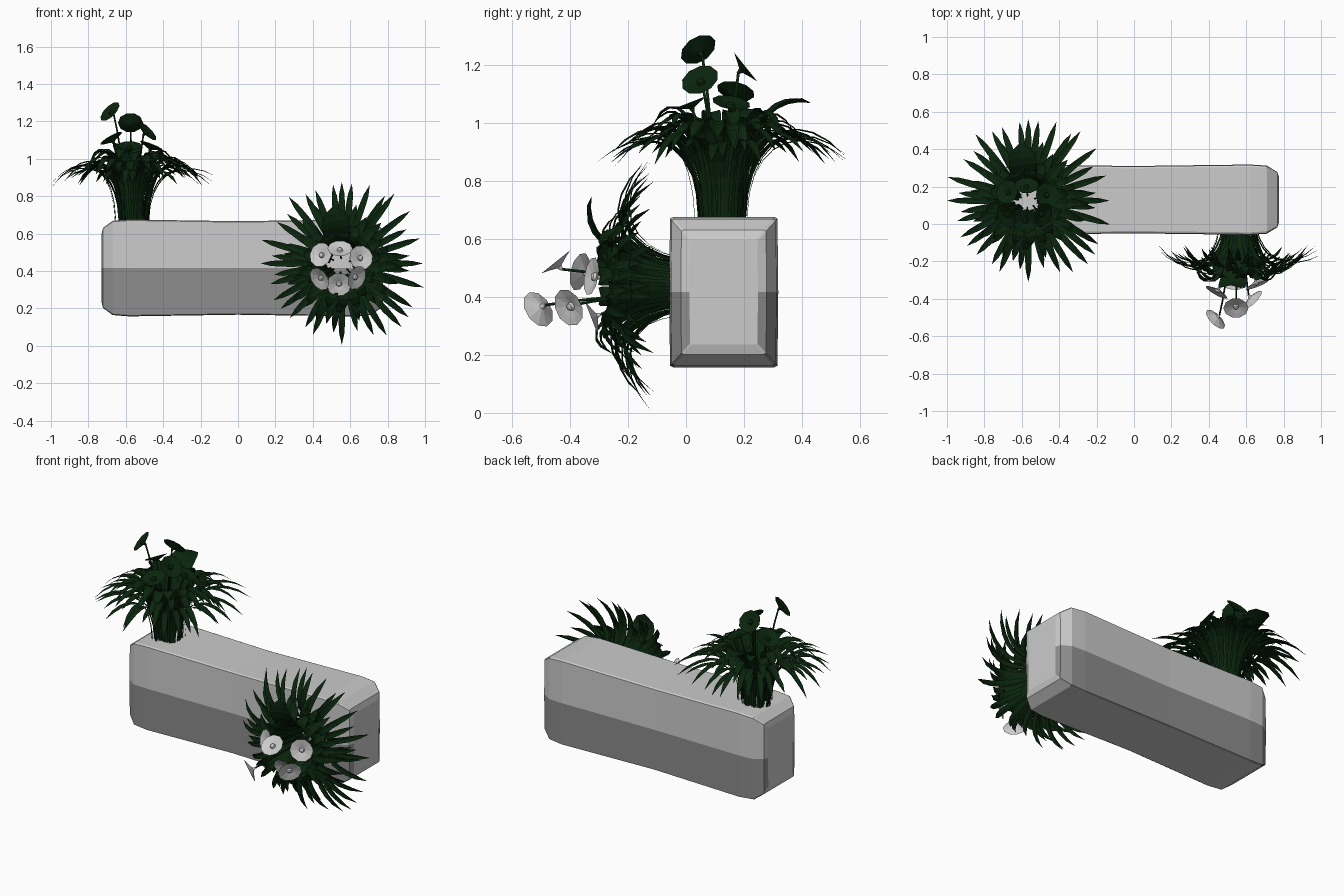
import bpy, bmesh, math, random
from mathutils import Vector, Matrix

if "Cube" in bpy.data.objects:
    bpy.data.objects.remove(bpy.data.objects["Cube"])


def colour(name, rgb):
    m = bpy.data.materials.new(name)
    m.diffuse_color = (*rgb, 1)
    m.use_nodes = True
    m.node_tree.nodes["Principled BSDF"].inputs["Base Color"].default_value = m.diffuse_color
    return m


green = colour("leaf_green", (0.003, 0.018, 0.004))
stone = colour("stone_grey", (.52, .52, .52))
stone_dark = colour("stone_dark_grey", (.27, .27, .27))
petal = colour("petal_grey", (.7, .7, .7))


def finish(name, bm, mats, smooth=False):
    me = bpy.data.meshes.new(name)
    bm.to_mesh(me)
    bm.free()
    for m in mats:
        me.materials.append(m)
    for p in me.polygons:
        p.use_smooth = smooth
    ob = bpy.data.objects.new(name, me)
    bpy.context.collection.objects.link(ob)
    return ob


def loft(bm, rings, caps=True):
    vs = [[bm.verts.new(p) for p in r] for r in rings]
    n = len(vs[0])
    for a, b in zip(vs, vs[1:]):
        for i in range(n):
            bm.faces.new((a[i], a[(i + 1) % n], b[(i + 1) % n], b[i]))
    if caps:
        bm.faces.new(vs[0][::-1])
        bm.faces.new(vs[-1])


# Stone block: chamfered ends, slight waist, darker lower half of the sides
def block():
    section = [(1, 0), (.985, .98), (.93, 1), (-.93, 1), (-.985, .98),
               (-1, 0), (-.985, -.98), (-.93, -1), (.93, -1), (.985, -.98)]
    stations = [(-.73, .118, .18), (-.722, .148, .214), (-.67, .182, .252), (-.58, .187, .259),
                (0, .18, .25), (.62, .188, .259), (.71, .182, .252), (.766, .148, .214), (.776, .118, .18)]
    bm = bmesh.new()
    loft(bm, [[(x, .13 + hy * a, .416 + hz * b) for a, b in section] for x, hy, hz in stations])
    bmesh.ops.recalc_face_normals(bm, faces=bm.faces)
    for f in bm.faces:
        side = abs(f.normal.x) < .99 and abs(f.normal.y) > .2
        if side and f.calc_center_median().z < .416:
            f.material_index = 1
    finish("stone_block", bm, [stone, stone_dark])


# One arching leaf: bezier spine in the radial plane, folded pointed strip
def leaf(bm, ang, r0, reach, rise, tip, width):
    d = Vector((math.cos(ang), math.sin(ang), 0))
    s = Vector((-d.y, d.x, 0))
    pts = [Vector((r0, 0)), Vector((r0 + .01, rise * .95)),
           Vector((r0 + (reach - r0) * .5, rise * 1.2)), Vector((reach, tip))]
    widths = [.35, .38, .45, .6, .8, .95, 1, .95, .75, 0]
    prev = None
    for i, w in enumerate(widths):
        t = i / (len(widths) - 1)
        u = 1 - t
        q = pts[0] * u**3 + pts[1] * (3 * u * u * t) + pts[2] * (3 * u * t * t) + pts[3] * t**3
        c = d * q.x + Vector((0, 0, q.y))
        h = width * w / 2
        lift = Vector((0, 0, h * .25))
        if w:
            row = [bm.verts.new(c - s * h + lift), bm.verts.new(c), bm.verts.new(c + s * h + lift)]
            if prev:
                for k in (0, 1):
                    bm.faces.new((prev[k], row[k], row[k + 1], prev[k + 1]))
            prev = row
        else:
            v = bm.verts.new(c)
            for k in (0, 1):
                bm.faces.new((prev[k], v, prev[k + 1]))


def foliage():
    rnd = random.Random(4)
    bm = bmesh.new()
    # outer long arching blades
    n = 36
    for i in range(n):
        a = math.tau * i / n
        axis = i % (n // 4) == 0
        reach = .435 if axis else .38 + .06 * abs(math.sin(2 * a)) + rnd.uniform(-.05, .04)
        leaf(bm, a + (0 if axis else rnd.uniform(-.07, .07)), rnd.uniform(.07, .1), reach,
             rnd.uniform(.27, .33), rnd.uniform(.18, .25), .036)
    # middle and inner leaves
    for count, lo, hi, rise, t0, t1, w in ((26, .28, .35, .33, .22, .29, .045), (18, .2, .27, .36, .28, .34, .06)):
        for i in range(count):
            leaf(bm, math.tau * (i + rnd.uniform(.2, .8)) / count, rnd.uniform(.045, .085),
                 rnd.uniform(lo, hi), rise + rnd.uniform(-.03, .02), rnd.uniform(t0, t1), w)
    # single tall broad leaf
    leaf(bm, 1.72, .06, .31, .35, .4, .15)
    return bm


# Flower heads: position and facing direction, local to the plant base
FLOWERS = [((-.115, -.08, .58), (-.6, -.4, .6)), ((-.01, .075, .52), (0, .75, .6)),
           ((.075, -.075, .475), (.65, -.3, .65)), ((-.11, .045, .435), (-.45, .2, .8)),
           ((-.015, -.11, .395), (0, -.35, .9)), ((.1, .03, .395), (.35, .15, .9))]


def flower_heads():
    bm = bmesh.new()
    profile = [(.004, -.03), (.01, -.014), (.035, -.004), (.067, .007), (.04, .001),
               (.016, -.006), (.012, .004), (.004, .007)]
    for pos, nrm in FLOWERS:
        m = Matrix.Translation(pos) @ Vector(nrm).to_track_quat('Z', 'Y').to_matrix().to_4x4()
        loft(bm, [[m @ Vector((r * math.cos(math.tau * k / 10), r * math.sin(math.tau * k / 10), z))
                   for k in range(10)] for r, z in profile])
    return bm


def flower_stems():
    bm = bmesh.new()
    for pos, nrm in FLOWERS:
        p, n = Vector(pos), Vector(nrm).normalized()
        end = p - n * .025
        a, b = Vector((p.x * .35, p.y * .35, 0)), Vector((p.x * .4, p.y * .4, p.z * .6))
        rings = []
        for i in range(7):
            t = i / 6
            c = a * (1 - t)**2 + b * (2 * t * (1 - t)) + end * t * t
            rings.append([c + Vector((.005 * math.cos(math.tau * k / 5), .005 * math.sin(math.tau * k / 5), 0))
                          for k in range(5)])
        loft(bm, rings)
    return bm


# Two identical plants: one on top, one growing out of the front (grey flowers)
def plant(label, loc, rot, head_mat):
    m = Matrix.Translation(loc) @ Matrix.Rotation(rot, 4, 'X')
    for part, bm, mat, sm in (("leaves", foliage(), green, False), ("flower_heads", flower_heads(), head_mat, False),
                              ("flower_stems", flower_stems(), green, True)):
        finish(label + "_" + part, bm, [mat], sm).matrix_world = m


block()
plant("top_plant", (-.565, .125, .668), 0, green)
plant("front_plant", (.555, .075, .44), math.pi / 2, petal)
